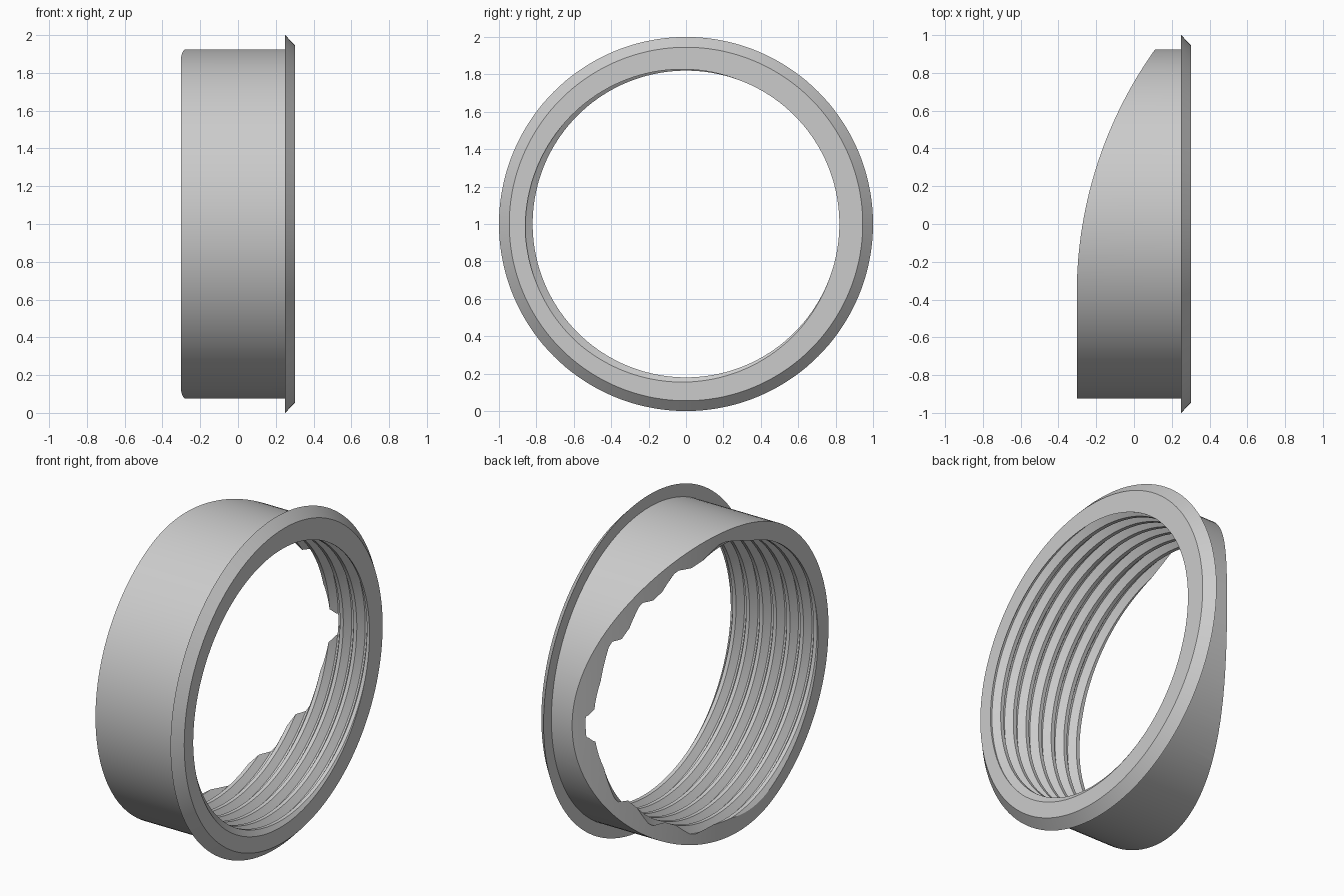
import bpy, bmesh, math

if "Cube" in bpy.data.objects:
    bpy.data.objects.remove(bpy.data.objects["Cube"])

N = 144            # segments around the ring
PITCH = 0.09       # thread pitch
CREST, ROOT = 0.82, 0.86
X0, X1 = -0.303, 0.303


def ring_point(x, r, a):
    return (x, r * math.cos(a), 1 + r * math.sin(a))


def finish(name, bm):
    bmesh.ops.recalc_face_normals(bm, faces=bm.faces[:])
    me = bpy.data.meshes.new(name)
    bm.to_mesh(me)
    bm.free()
    ob = bpy.data.objects.new(name, me)
    bpy.context.collection.objects.link(ob)
    return ob


# Solid outer body with bevelled flange, turned about the x axis
def make_body():
    bm = bmesh.new()
    profile = [(-0.4, 0.925), (0.25, 0.925), (0.25, 1.0), (X1, 0.945)]
    rings = [[bm.verts.new(ring_point(x, r, 2 * math.pi * i / N)) for i in range(N)]
             for x, r in profile]
    for a, b in zip(rings, rings[1:]):
        for i in range(N):
            k = (i + 1) % N
            bm.faces.new((a[i], a[k], b[k], b[i]))
    bm.faces.new(rings[0])
    bm.faces.new(rings[-1])
    return finish("threaded_collar", bm)


# Helical threaded rod that carves the inner thread
def make_thread_cutter():
    bm = bmesh.new()
    tooth = [(0, CREST), (0.25, CREST), (0.5625, ROOT), (0.6875, ROOT)]
    teeth = 12
    start = X1 - PITCH * (0.625 + 0.57 + 8)
    count = 4 * teeth + 1
    cols = []
    for i in range(N):
        col = []
        for j in range(count):
            off, r = tooth[j % 4]
            x = start + PITCH * (j // 4 + off + i / N)
            col.append(bm.verts.new(ring_point(x, r, 2 * math.pi * i / N)))
        cols.append(col)
    for i in range(N):
        shift = 4 if i == N - 1 else 0     # the seam joins one tooth further on
        a, b = cols[i], cols[(i + 1) % N]
        for j in range(count - 1 - shift):
            bm.faces.new((a[j], a[j + 1], b[j + 1 + shift], b[j + shift]))
    # pointed caps close both ends outside the body
    border = [e for e in bm.edges if e.is_boundary]
    tips = {s: bm.verts.new((s, 0, 1)) for s in (-1, 1)}
    for e in border:
        s = -1 if e.verts[0].co.x < 0 else 1
        bm.faces.new((e.verts[0], e.verts[1], tips[s]))
    return finish("thread_cutter", bm)


# Block with a curved edge that sweeps the rear of the collar away
def make_rear_cutter():
    bm = bmesh.new()
    R, y0 = 2.228, -0.37
    pts = [(-1, -1.2), (X0, -1.2)]
    for i in range(41):
        y = y0 + (1.2 - y0) * i / 40
        pts.append((X0 + R - math.sqrt(R * R - (y - y0) ** 2), y))
    pts.append((-1, 1.2))
    face = bm.faces.new([bm.verts.new((x, y, -0.2)) for x, y in pts])
    ext = bmesh.ops.extrude_face_region(bm, geom=[face])
    top = [g for g in ext["geom"] if isinstance(g, bmesh.types.BMVert)]
    bmesh.ops.translate(bm, verts=top, vec=(0, 0, 2.4))
    return finish("rear_cutter", bm)


body = make_body()
bpy.context.view_layer.objects.active = body
body.select_set(True)
for cutter in (make_thread_cutter(), make_rear_cutter()):
    cutter.hide_render = True
    mod = body.modifiers.new(cutter.name, 'BOOLEAN')
    mod.operation = 'DIFFERENCE'
    mod.solver = 'EXACT'
    mod.object = cutter
    bpy.ops.object.modifier_apply(modifier=mod.name)
    bpy.data.objects.remove(cutter)

bpy.ops.object.shade_smooth_by_angle(angle=math.radians(25))
